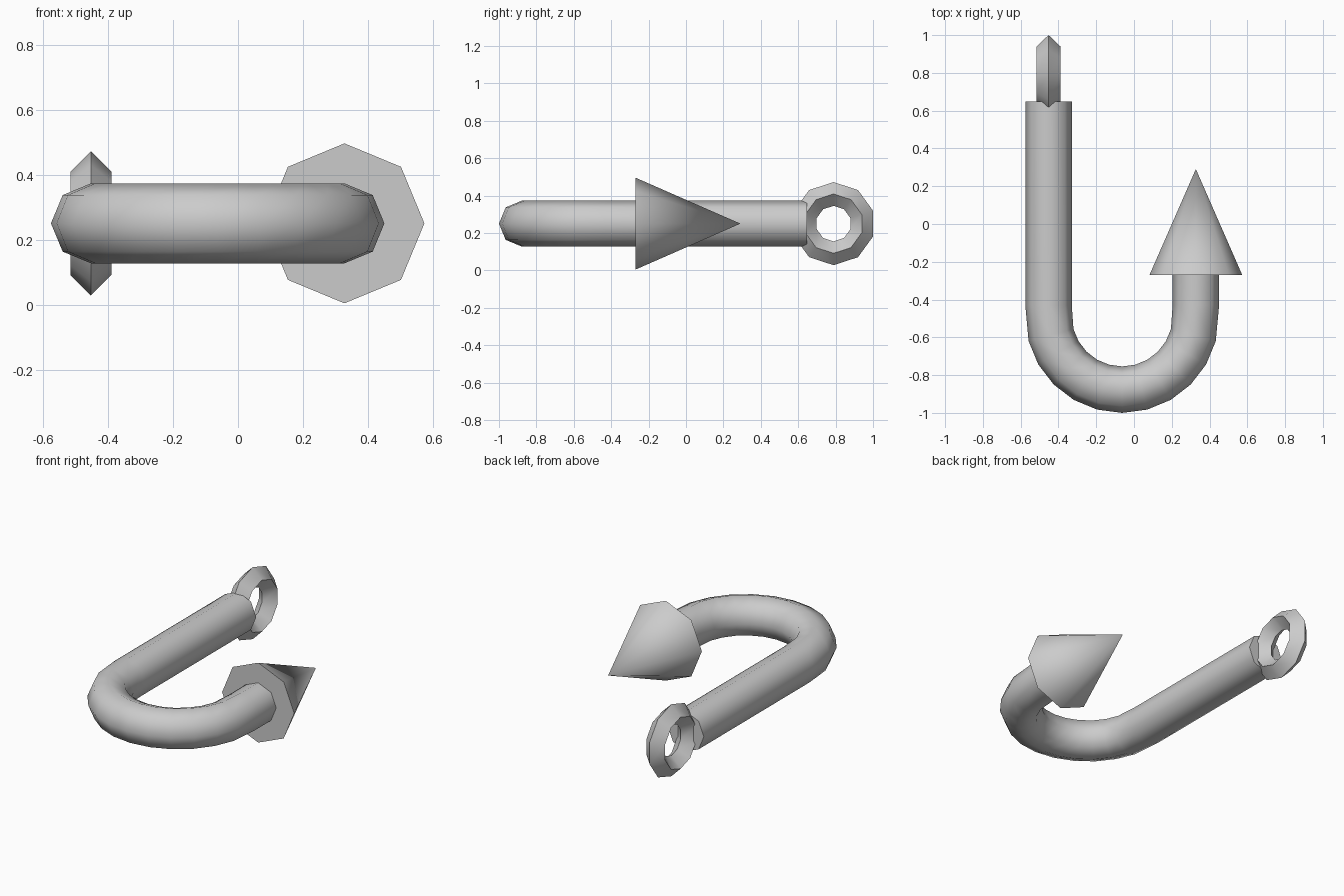
import bpy, bmesh
from math import sin, cos, pi, radians
from mathutils import Vector, Matrix

if "Cube" in bpy.data.objects:
    bpy.data.objects.remove(bpy.data.objects["Cube"])

Z = 0.25                      # height of the hook's centre plane
BX, BY, BR = -0.0625, -0.487, 0.39   # bend centre and radius
R = 0.123                     # rod radius


def finish(bm, name):
    bmesh.ops.recalc_face_normals(bm, faces=bm.faces)
    me = bpy.data.meshes.new(name)
    bm.to_mesh(me)
    bm.free()
    ob = bpy.data.objects.new(name, me)
    bpy.context.collection.objects.link(ob)
    bpy.ops.object.select_all(action='DESELECT')
    ob.select_set(True)
    bpy.context.view_layer.objects.active = ob
    bpy.ops.object.shade_smooth_by_angle(angle=radians(50))
    return ob


def sweep(bm, rings):
    """Join closed loops of points into a skin."""
    loops = [[bm.verts.new(p) for p in ring] for ring in rings]
    n = len(loops[0])
    for a, b in zip(loops, loops[1:]):
        for i in range(n):
            j = (i + 1) % n
            bm.faces.new((a[i], a[j], b[j], b[i]))
    return loops


# Rod: straight shank, half-circle bend, short straight arm
stations = [(BX - BR, 0.648, pi), (BX - BR, -0.43, pi)]
for k in range(1, 12):
    a = pi + k * pi / 12
    stations.append((BX + BR * cos(a), BY + BR * sin(a), a))
stations += [(BX + BR, -0.43, 2 * pi), (BX + BR, -0.27, 2 * pi)]

rings = []
for x, y, a in stations:
    out = Vector((cos(a), sin(a), 0))
    rings.append([Vector((x, y, Z)) + out * R * cos(t) + Vector((0, 0, R * sin(t)))
                  for t in (i * pi / 4 for i in range(8))])
bm = bmesh.new()
loops = sweep(bm, rings)
bm.faces.new(loops[0])
bm.faces.new(loops[-1])
finish(bm, "hook_rod")

# Point: eight-sided cone facing +y
bm = bmesh.new()
base = [bm.verts.new((BX + BR + 0.246 * cos(i * pi / 4), -0.271, Z + 0.246 * sin(i * pi / 4)))
        for i in range(8)]
tip = bm.verts.new((BX + BR, 0.291, Z))
bm.faces.new(base)
for i in range(8):
    bm.faces.new((base[i], base[(i + 1) % 8], tip))
finish(bm, "hook_point")

# Eye: ten-sided ring with a diamond section
rings = []
for k in range(11):
    a = k * pi / 5
    ring = []
    for i in range(4):
        r = 0.1585 + 0.0635 * cos(i * pi / 2)
        ring.append((BX - BR + 0.0635 * sin(i * pi / 2), 0.789 + r * sin(a), Z + r * cos(a)))
    rings.append(ring)
bm = bmesh.new()
sweep(bm, rings)
bmesh.ops.remove_doubles(bm, verts=bm.verts, dist=1e-4)
finish(bm, "hook_eye")
